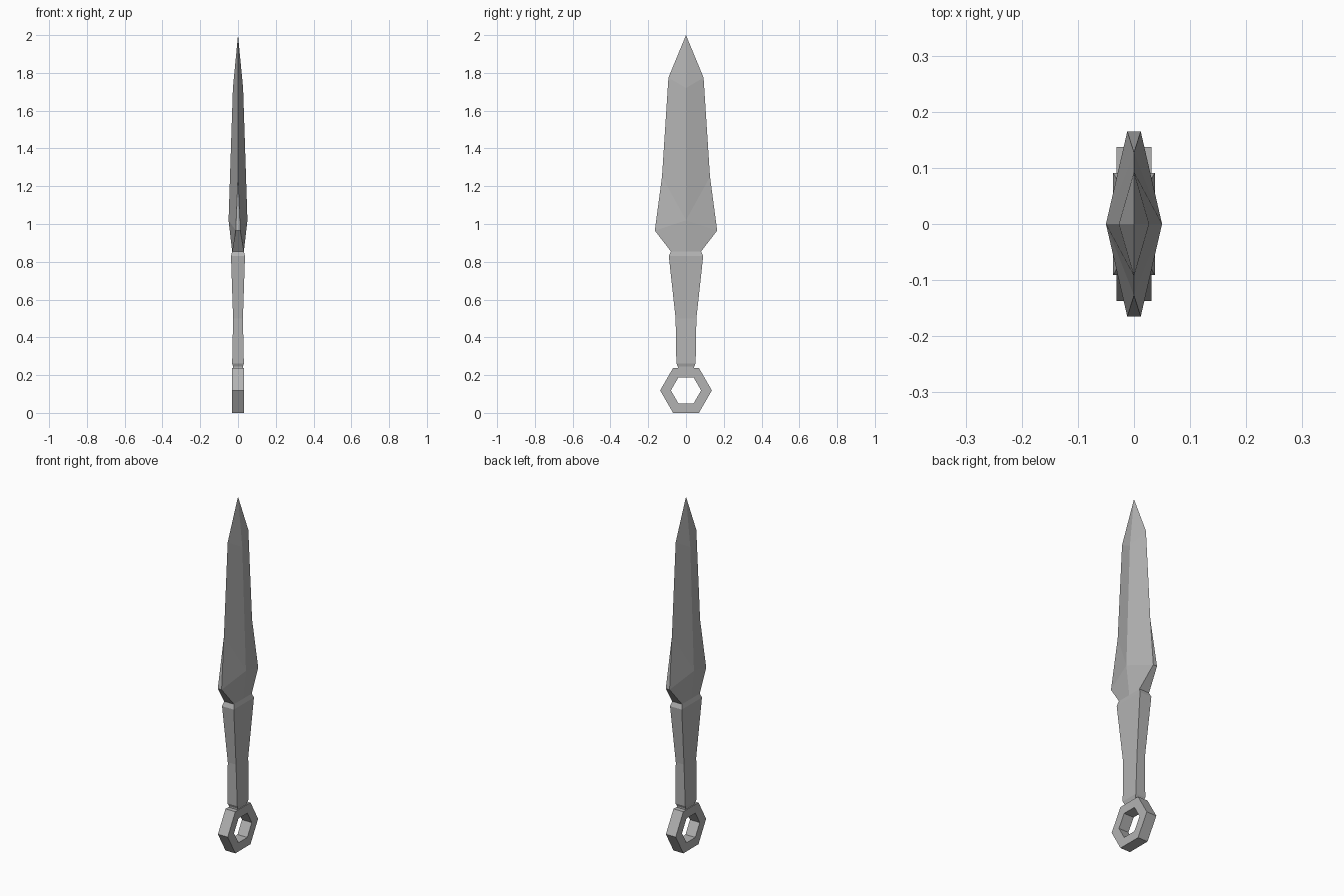
import bpy, bmesh
from math import cos, sin, pi

cube = bpy.data.objects.get("Cube")
if cube:
    bpy.data.objects.remove(cube, do_unlink=True)

steel = bpy.data.materials.new("grey_steel")
steel.use_nodes = True
grey = (0.45, 0.45, 0.45, 1)
steel.diffuse_color = grey
steel.node_tree.nodes["Principled BSDF"].inputs["Base Color"].default_value = grey


def loft(name, sections, closed=False):
    """Skin matching loops of points, merging points that coincide."""
    bm = bmesh.new()
    loops = [[bm.verts.new(p) for p in s] for s in sections]
    pairs = list(zip(loops, loops[1:]))
    if closed:
        pairs.append((loops[-1], loops[0]))
    else:
        bm.faces.new(loops[0])
        bm.faces.new(loops[-1])
    for low, high in pairs:
        n = len(low)
        for i in range(n):
            j = (i + 1) % n
            bm.faces.new((low[i], low[j], high[j], high[i]))
    bmesh.ops.remove_doubles(bm, verts=bm.verts, dist=0.0001)
    bmesh.ops.recalc_face_normals(bm, faces=bm.faces)
    mesh = bpy.data.meshes.new(name)
    bm.to_mesh(mesh)
    bm.free()
    mesh.materials.append(steel)
    obj = bpy.data.objects.new(name, mesh)
    bpy.context.collection.objects.link(obj)
    return obj


def blade_section(edge_z, half_width, edge_x, ridge_z, ridge_x):
    """Six-sided section: a central ridge on each face, a thin edge each side."""
    w, e = half_width, edge_x
    return [(-ridge_x, 0, ridge_z), (-e, -w, edge_z), (e, -w, edge_z),
            (ridge_x, 0, ridge_z), (e, w, edge_z), (-e, w, edge_z)]


# Blade: shoulder, blunt heel, sharpened edge, point
loft("blade", [blade_section(*s) for s in (
    (0.855, 0.08, 0.031, 0.855, 0.031),
    (0.965, 0.165, 0.012, 1.02, 0.05),
    (1.25, 0.127, 0, 1.02, 0.05),
    (1.775, 0.093, 0, 1.72, 0.027),
    (2.0, 0, 0, 2.0, 0))])


# Handle: rectangular, tapering down to a chamfered neck
def rectangle(z, w, d):
    return [(-d, -w, z), (d, -w, z), (d, w, z), (-d, w, z)]


loft("handle", [rectangle(*s) for s in (
    (0.23, 0.043, 0.026), (0.245, 0.043, 0.026), (0.262, 0.051, 0.031),
    (0.5, 0.055, 0.026), (0.83, 0.091, 0.037), (0.855, 0.08, 0.031))])

# Hexagonal pommel ring
ring = []
for k in range(6):
    a = k * pi / 3
    ring.append([(x, r * cos(a), 0.119 + r * sin(a))
                 for x, r in ((-0.031, 0.137), (0.031, 0.137),
                              (0.031, 0.08), (-0.031, 0.08))])
loft("pommel_ring", ring, closed=True)
